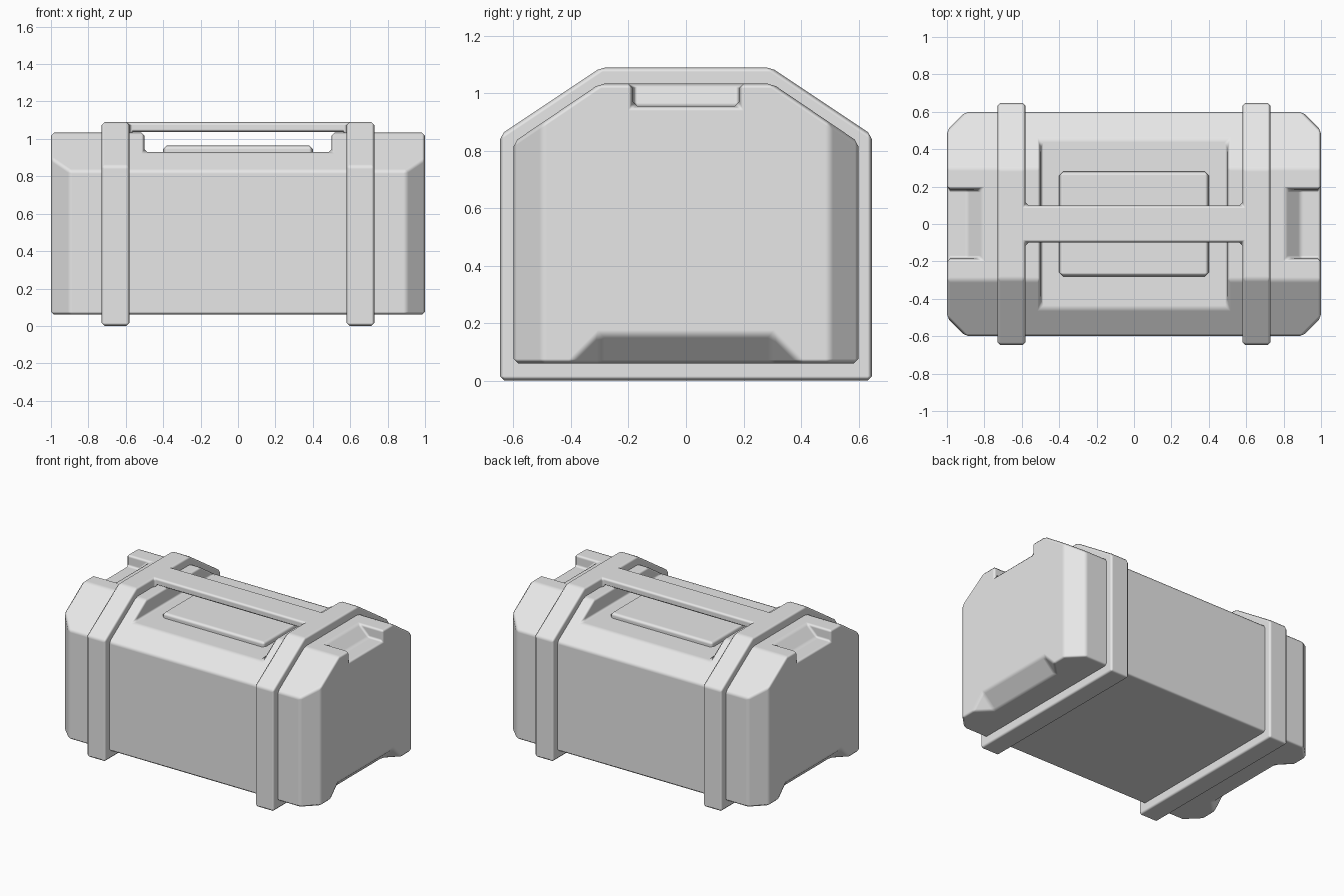
import bpy
import bmesh
from mathutils import Vector

cube = bpy.data.objects.get("Cube")
if cube:
    bpy.data.objects.remove(cube, do_unlink=True)

grey = bpy.data.materials.new("light grey")
grey.use_nodes = True
grey.diffuse_color = (0.8, 0.8, 0.8, 1)
grey.node_tree.nodes["Principled BSDF"].inputs["Base Color"].default_value = (0.8, 0.8, 0.8, 1)


def finish_mesh(name, bm):
    bmesh.ops.recalc_face_normals(bm, faces=bm.faces)
    mesh = bpy.data.meshes.new(name)
    bm.to_mesh(mesh)
    bm.free()
    mesh.materials.append(grey)
    obj = bpy.data.objects.new(name, mesh)
    bpy.context.collection.objects.link(obj)
    return obj


def prism(name, profile, axis, lo, hi):
    """Extrude a 2D profile along an axis; the profile uses the other two axes in order."""
    bm = bmesh.new()
    verts = []
    for p in profile:
        co = list(p)
        co.insert("xyz".index(axis), lo)
        verts.append(bm.verts.new(co))
    face = bm.faces.new(verts)
    moved = bmesh.ops.extrude_face_region(bm, geom=[face])["geom"]
    shift = Vector([hi - lo if a == axis else 0 for a in "xyz"])
    bmesh.ops.translate(bm, vec=shift, verts=[v for v in moved if isinstance(v, bmesh.types.BMVert)])
    return finish_mesh(name, bm)


def box(name, x, y, z):
    return prism(name, [(x[0], y[0]), (x[1], y[0]), (x[1], y[1]), (x[0], y[1])], "z", *z)


def mirrored(half):
    return half + [(-a, b) for a, b in reversed(half)]


def apply(obj, mod):
    bpy.ops.object.select_all(action="DESELECT")
    bpy.context.view_layer.objects.active = obj
    obj.select_set(True)
    bpy.ops.object.modifier_apply(modifier=mod.name)


def combine(obj, other, operation):
    mod = obj.modifiers.new("combine", "BOOLEAN")
    mod.operation, mod.solver, mod.object = operation, "EXACT", other
    apply(obj, mod)
    bpy.data.objects.remove(other, do_unlink=True)


def soften(obj, width):
    """Narrow chamfer on every real edge, shaded smoothly into flat faces."""
    bm = bmesh.new()
    bm.from_mesh(obj.data)
    bmesh.ops.remove_doubles(bm, verts=bm.verts, dist=0.0005)
    bmesh.ops.dissolve_limit(bm, angle_limit=0.02, verts=bm.verts, edges=bm.edges)
    bm.to_mesh(obj.data)
    bm.free()
    obj.data.polygons.foreach_set("use_smooth", [True] * len(obj.data.polygons))
    mod = obj.modifiers.new("soft edges", "BEVEL")
    mod.width, mod.segments = width, 1
    mod.limit_method, mod.angle_limit = "ANGLE", 0.4
    mod.harden_normals = True
    apply(obj, mod)


# Case body: sloped shoulders, chamfered upright corners
body = prism("case_body", mirrored([(0.6, 0.06), (0.6, 0.83), (0.3, 1.033)]), "x", -1, 1)
corners = mirrored([(0.9, -0.6), (1.1, -0.4), (1.1, 0.4), (0.9, 0.6)])
combine(body, prism("corner_cutter", corners, "z", -1, 2), "INTERSECT")

# Recess beneath the handle
combine(body, box("recess_cutter", (-0.5, 0.5), (-1, 1), (0.93, 2)), "DIFFERENCE")

for s in (-1, 1):
    # Finger notch at the top of each end, with a sloped inner wall
    notch = [(s * x, z) for x, z in [(0.89, 0.955), (1.2, 0.955), (1.2, 1.12), (0.72, 1.12)]]
    combine(body, prism("notch_cutter", notch, "y", -0.185, 0.185), "DIFFERENCE")

    # Tapered lifting undercut at the bottom of each end
    bm = bmesh.new()
    for x, y, z in [(0.88, 0.3, 0.04), (0.88, 0.3, 0.04), (1.04, 0.46, 0.04), (1.04, 0.3, 0.2)]:
        for side in (-1, 1):
            bm.verts.new((s * x, side * y, z))
    bmesh.ops.remove_doubles(bm, verts=bm.verts, dist=0.001)
    bmesh.ops.convex_hull(bm, input=bm.verts)
    combine(body, finish_mesh("undercut_cutter", bm), "DIFFERENCE")
soften(body, 0.016)

# Raised pad in the recess
pad = box("recess_pad", (-0.4, 0.4), (-0.28, 0.28), (0.88, 0.965))
soften(pad, 0.02)

# Two straps joined by the carry handle
outline = mirrored([(0.647, 0), (0.647, 0.855), (0.295, 1.09)])
frame = prism("straps_and_handle", outline, "x", -0.73, -0.58)
combine(frame, prism("second_strap", outline, "x", 0.58, 0.73), "UNION")
combine(frame, box("handle", (-0.65, 0.65), (-0.1, 0.1), (1.036, 1.09)), "UNION")
soften(frame, 0.016)
